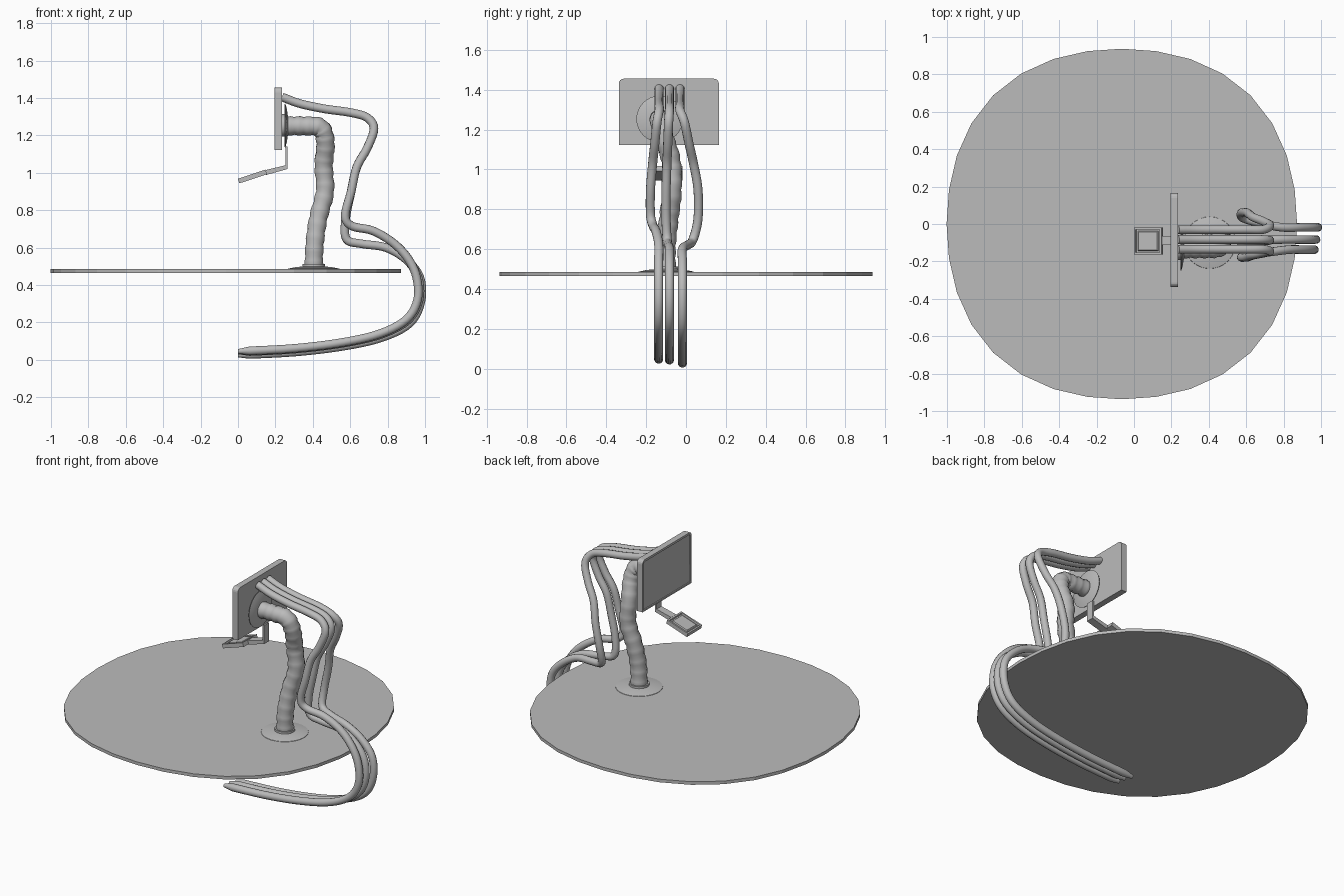
import bpy, bmesh
from math import sin, cos, pi, radians
from mathutils import Vector, Matrix

cube = bpy.data.objects.get("Cube")
if cube:
    bpy.data.objects.remove(cube, do_unlink=True)

grey = bpy.data.materials.new("plain_grey")
grey.use_nodes = True
GREY = (0.5, 0.5, 0.5, 1)
grey.diffuse_color = GREY
grey.node_tree.nodes["Principled BSDF"].inputs["Base Color"].default_value = GREY


def finish(obj, smooth=None):
    obj.data.materials.clear()
    obj.data.materials.append(grey)
    if smooth:
        bpy.ops.object.select_all(action='DESELECT')
        obj.select_set(True)
        bpy.context.view_layer.objects.active = obj
        bpy.ops.object.shade_smooth_by_angle(angle=radians(smooth))
    return obj


def from_bmesh(name, bm, smooth=None):
    bmesh.ops.recalc_face_normals(bm, faces=bm.faces)
    mesh = bpy.data.meshes.new(name)
    bm.to_mesh(mesh)
    bm.free()
    obj = bpy.data.objects.new(name, mesh)
    bpy.context.collection.objects.link(obj)
    return finish(obj, smooth)


def extrude_outline(points, offset):
    bm = bmesh.new()
    face = bm.faces.new([bm.verts.new(p) for p in points])
    new = bmesh.ops.extrude_face_region(bm, geom=[face])["geom"]
    bmesh.ops.translate(bm, vec=offset,
                        verts=[v for v in new if isinstance(v, bmesh.types.BMVert)])
    bmesh.ops.recalc_face_normals(bm, faces=bm.faces)
    return bm


def lathe(name, profile, matrix, sides=32):
    # profile holds (radius, height) pairs, spun about local z
    bm = bmesh.new()
    rings = [[bm.verts.new((r * cos(2 * pi * i / sides), r * sin(2 * pi * i / sides), h))
              for i in range(sides)] for r, h in profile]
    for a, b in zip(rings, rings[1:]):
        for i in range(sides):
            j = (i + 1) % sides
            bm.faces.new((a[i], a[j], b[j], b[i]))
    bm.faces.new(rings[0])
    bm.faces.new(rings[-1])
    bm.transform(matrix)
    return from_bmesh(name, bm, 35)


def spline_points(points, steps):
    # smooth path through the control points
    p = [Vector(q) for q in points]
    p = [2 * p[0] - p[1]] + p + [2 * p[-1] - p[-2]]
    path = []
    for a, b, c, d in zip(p, p[1:], p[2:], p[3:]):
        for k in range(steps):
            t = k / steps
            path.append(0.5 * (2 * b + (c - a) * t + (2 * a - 5 * b + 4 * c - d) * t * t
                               + (3 * b - a - 3 * c + d) * t ** 3))
    return path + [p[-2]]


def tube(name, path, radii, smooth):
    curve = bpy.data.curves.new(name + "_path", 'CURVE')
    curve.dimensions = '3D'
    curve.bevel_depth = 1
    curve.bevel_resolution = 4
    curve.use_fill_caps = True
    line = curve.splines.new('POLY')
    line.points.add(len(path) - 1)
    for pt, co, r in zip(line.points, path, radii):
        pt.co = (*co, 1)
        pt.radius = r
    temp = bpy.data.objects.new(name + "_path", curve)
    bpy.context.collection.objects.link(temp)
    graph = bpy.context.evaluated_depsgraph_get()
    mesh = bpy.data.meshes.new_from_object(temp.evaluated_get(graph))
    bpy.data.objects.remove(temp, do_unlink=True)
    obj = bpy.data.objects.new(name, mesh)
    bpy.context.collection.objects.link(obj)
    return finish(obj, smooth)


def recess_face(bm, direction, rims):
    # inset the face pointing along direction; rims hold (border, depth) pairs
    bm.normal_update()
    face = max(bm.faces, key=lambda f: f.normal.dot(direction) * f.calc_area())
    for border, depth in rims:
        bmesh.ops.inset_region(bm, faces=[face], thickness=border, depth=0)
        bmesh.ops.translate(bm, verts=face.verts, vec=direction * depth)


# round table top, slightly fuller on the diagonals
outline = []
for i in range(32):
    a = 2 * pi * i / 32
    r = 0.937 + 0.036 * sin(2 * a) ** 2
    outline.append((r * cos(a) - 0.065, r * sin(a), 0.465))
from_bmesh("table_top", extrude_outline(outline, (0, 0, 0.02)))

# base flange and collar of the arm
lathe("base_flange", [(0.14, 0), (0.138, 0.005), (0.10, 0.013), (0.06, 0.017),
                      (0.06, 0.03), (0.045, 0.03)],
      Matrix.Translation((0.405, -0.1, 0.482)))

# ribbed flexible arm
arm = spline_points([(0.405, -0.1, 0.49), (0.41, -0.1, 0.62), (0.43, -0.085, 0.76),
                     (0.465, -0.07, 0.9), (0.458, -0.075, 1.04), (0.468, -0.11, 1.16),
                     (0.44, -0.13, 1.24), (0.35, -0.132, 1.25), (0.25, -0.132, 1.25)], 6)
tube("flexible_arm", arm, [(0.047, 0.052, 0.051)[i % 3] for i in range(len(arm))], 40)

# mounting dish behind the screen
lathe("mounting_dish", [(0.06, 0), (0.06, 0.016), (0.115, 0.016), (0.117, 0.02),
                        (0.09, 0.028), (0.05, 0.034)],
      Matrix.Translation((0.233, -0.132, 1.253)) @ Matrix.Rotation(pi / 2, 4, 'Y'))

# screen with rounded upper corners and recessed display
Y0, Y1, Z0, Z1, R = -0.337, 0.165, 1.122, 1.455, 0.025
panel = [(0.195, Y0, Z0), (0.195, Y1, Z0)]
for centre, start in ((Y1 - R, 0), (Y0 + R, pi / 2)):
    for k in range(5):
        a = start + k * pi / 8
        panel.append((0.195, centre + R * cos(a), Z1 - R + R * sin(a)))
bm = extrude_outline(panel, (0.04, 0, 0))
recess_face(bm, Vector((-1, 0, 0)), [(0.014, 0), (0.002, -0.005)])
from_bmesh("screen", bm)

# bent bracket under the screen
bracket = [(0.265, 1.14), (0.265, 1.02), (0.15, 0.988), (0.15, 1.015), (0.254, 1.04),
           (0.254, 1.14)]
from_bmesh("reader_bracket",
           extrude_outline([(x, -0.113, z) for x, z in bracket], (0, 0.05, 0)))

# tilted reader tray with a raised pad
bm = bmesh.new()
bmesh.ops.create_cube(bm, size=1, matrix=Matrix.Diagonal((0.156, 0.145, 0.026, 1)))
recess_face(bm, Vector((0, 0, 1)), [(0.014, 0), (0.003, -0.01), (0.01, 0), (0.008, 0.008)])
bm.transform(Matrix.Translation((0.077, -0.091, 0.98)) @ Matrix.Rotation(-0.32, 4, 'Y'))
from_bmesh("reader_tray", bm)

# three hanging cables: shared upper and lower runs, own middle loops
upper = [(0.235, 1.405), (0.33, 1.37), (0.46, 1.342), (0.6, 1.322), (0.69, 1.295),
         (0.727, 1.235), (0.69, 1.13), (0.635, 1.03), (0.605, 0.9)]
lower = [(0.955, 0.44), (0.96, 0.32), (0.9, 0.215), (0.76, 0.14), (0.56, 0.093),
         (0.3, 0.061), (0.0, 0.045)]
high_loop = [(0.573, 0.77), (0.61, 0.715), (0.72, 0.69), (0.83, 0.625), (0.91, 0.54)]
low_loop = [(0.575, 0.75), (0.58, 0.645), (0.66, 0.62), (0.79, 0.6), (0.9, 0.535)]
# each cable: loop, top y, bulge y, bottom y, outward shift, drop
cables = {"right_cable": (high_loop, -0.135, -0.178, -0.137, 0.0, 0.0),
          "middle_cable": (low_loop, -0.083, -0.1, -0.083, 0.008, -0.004),
          "left_cable": (low_loop, -0.03, 0.06, -0.018, 0.018, -0.02)}
for name, (loop, top, bulge, bottom, shift, drop) in cables.items():
    pts = []
    for i, (x, z) in enumerate(upper):
        t = max(0, (i - 4) / 4)
        pts.append((x, top + (bulge - top) * t, z))
    for i, (x, z) in enumerate(loop):
        t = min(1, i / 3)
        pts.append((x, bulge + (bottom - bulge) * t, z))
    for i, (x, z) in enumerate(lower):
        pts.append((x + shift * min(1, (6 - i) / 4), bottom, z + drop * min(1, i / 2)))
    path = spline_points(pts, 5)
    radii = [0.023] * len(path)
    radii[-1] = 0.012
    tube(name, path, radii, 50)
